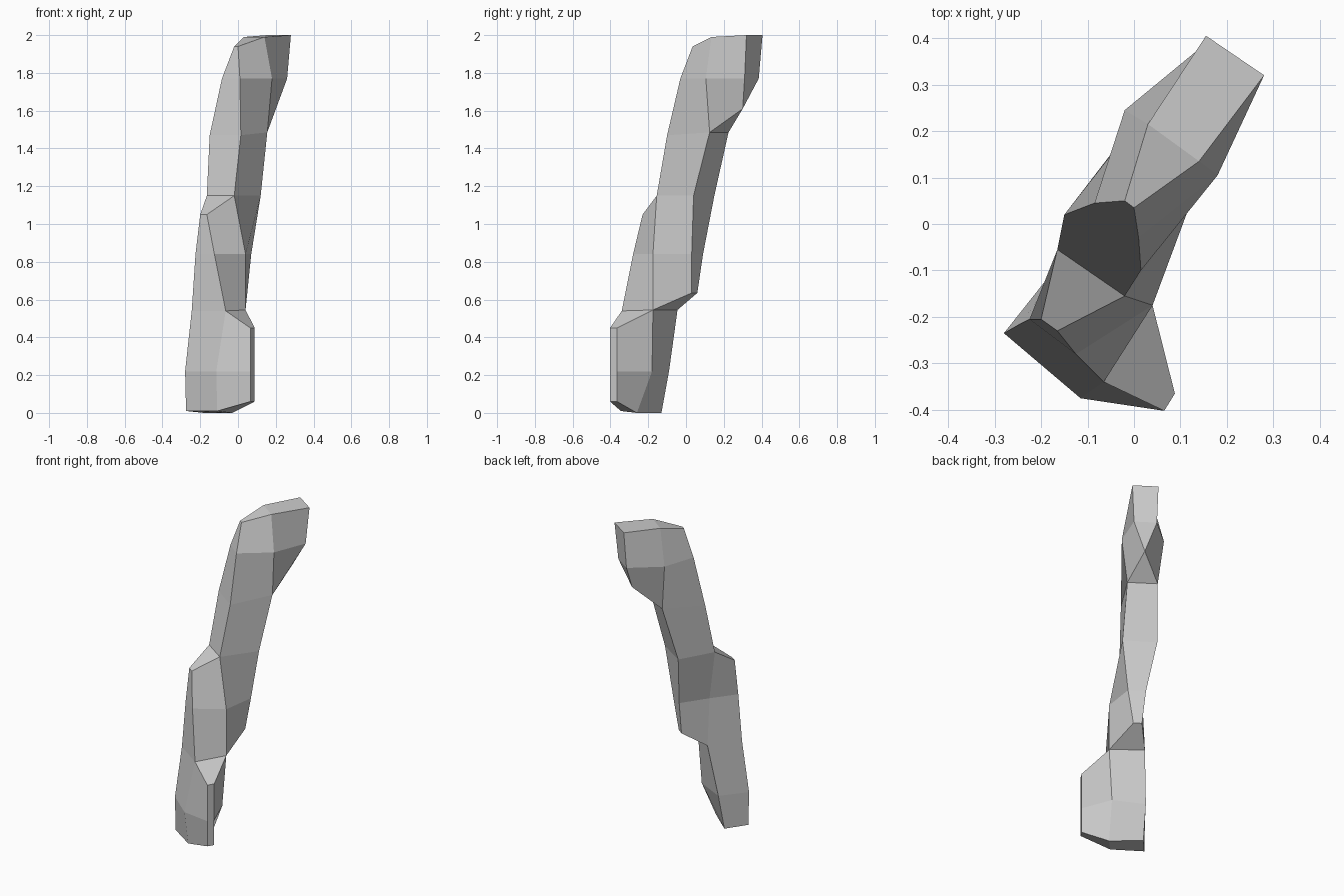
import bpy, bmesh

if "Cube" in bpy.data.objects:
    bpy.data.objects.remove(bpy.data.objects["Cube"])

# Left/right point pairs that run through the thickness: name -> (left xy, right xy, z)
PAIRS = {
    # crooked head, front to back
    "a1": ((-.02, .05), (0, .035), 1.94),
    "b1": ((.03, .215), (.14, .135), 1.99),
    "c1": ((.155, .405), (.28, .32), 2.0),
    "a2": ((-.085, .045), (.01, -.03), 1.77),
    "b2": ((-.02, .245), (.18, .105), 1.77),
    "c2": ((.15, .385), (.26, .31), 1.77),
    "c3": ((.17, .30), (.17, .30), 1.61),
    # shaft
    "a3": ((-.15, .02), (.015, -.10), 1.47),
    "b3": ((.01, .225), (.155, .125), 1.485),
    "a4": ((-.165, -.055), (-.02, -.155), 1.15),
    "b4": ((-.05, .15), (.12, .04), 1.15),
    "a5": ((-.12, -.065), (.04, -.175), .84),
    "b5": ((-.015, .09), (.07, .03), .84),
    "a6": ((-.12, -.045), (.04, -.175), .545),
    "b6": ((-.01, .06), (.03, .03), .635),
    # lower front step
    "d4": ((-.2, -.205), (-.165, -.23), 1.05),
    "d5": ((-.225, -.205), (-.125, -.28), .84),
    "d6": ((-.245, -.215), (-.065, -.34), .54),
    "d7": ((-.28, -.235), (-.115, -.375), .22),
    "d8": ((-.275, -.235), (-.11, -.345), .01),
    "a7": ((-.165, -.09), (.015, -.18), .22),
    "a8": ((-.18, -.13), (-.03, -.26), 0),
}
CELLS = ["a1 b1 b2 a2", "b1 c1 c2 b2", "a2 b2 b3 a3", "b2 c2 c3 b3",
         "a3 b3 b4 a4", "a4 b4 b5 a5", "a5 b5 b6 a6",
         "a4 a5 d5 d4", "d5 a5 a6 d6", "d6 a6 a7 d7", "d7 a7 a8 d8"]
FOOT_LOOP = "d6 d7 d8 a8 a7 a6".split()

bm = bmesh.new()
left, right = {}, {}
for name, (l, r, z) in PAIRS.items():
    left[name] = bm.verts.new((*l, z))
    right[name] = bm.verts.new((*r, z))

# Side panels (the right side stays open where the foot grows out)
edges = {}
for text in CELLS:
    cell = text.split()
    bm.faces.new([left[n] for n in cell])
    if not set(cell) <= set(FOOT_LOOP):
        bm.faces.new([right[n] for n in reversed(cell)])
    for a, b in zip(cell, cell[1:] + cell[:1]):
        key = frozenset((a, b))
        edges.setdefault(key, []).append((a, b))

# Rim closing the outline between the two side panels
for uses in edges.values():
    if len(uses) == 1:
        a, b = uses[0]
        bm.faces.new((left[b], left[a], right[a], right[b]))

# Foot bulge, ending in a narrow upright strip
front = [bm.verts.new((.065, -.402, z)) for z in (.45, .22, .06)]
back = [bm.verts.new((.088, -.365, z)) for z in (.06, .22, .45)]
tip = front + back
for i, name in enumerate(FOOT_LOOP):
    j = (i + 1) % 6
    bm.faces.new((right[name], right[FOOT_LOOP[j]], tip[j], tip[i]))
bm.faces.new((tip[0], tip[1], tip[4], tip[5]))
bm.faces.new((tip[1], tip[2], tip[3], tip[4]))

# Weld the pointed notch under the head and finish
bmesh.ops.remove_doubles(bm, verts=bm.verts, dist=.001)
bmesh.ops.recalc_face_normals(bm, faces=bm.faces)
mesh = bpy.data.meshes.new("crooked_pillar")
bm.to_mesh(mesh)
bm.free()
bpy.context.collection.objects.link(bpy.data.objects.new("crooked_pillar", mesh))
